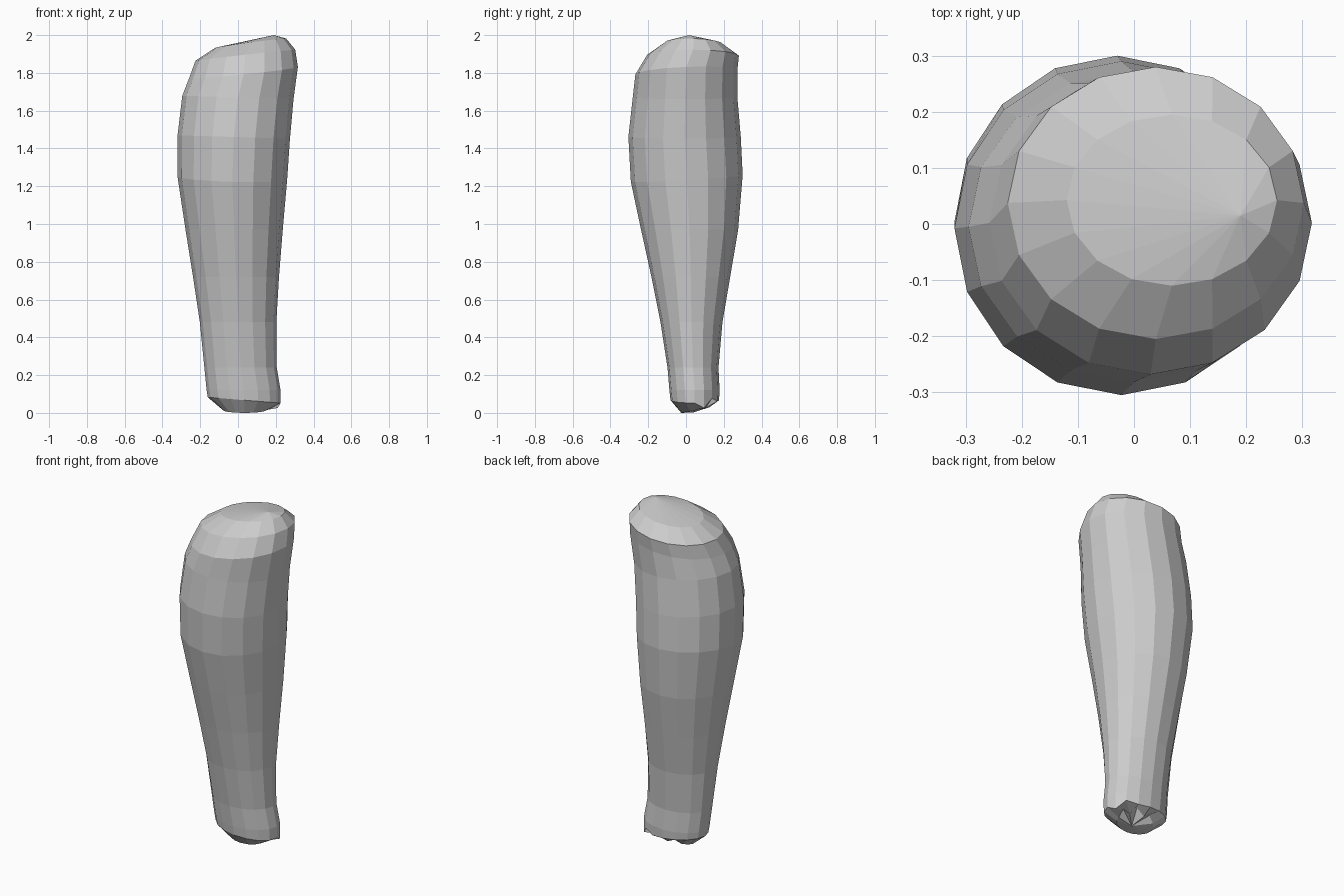
import bpy, bmesh
from math import cos, sin, tau

SIDES = 16

# Cross-sections, bottom to top: z, x min, x max, y min, y max, slope in x, slope in y
RINGS = [
    (0.012, -0.08, 0.15, -0.025, 0.125, 0.00, 0.20),
    (0.07, -0.16, 0.225, -0.082, 0.175, -0.08, 0.00),
    (0.12, -0.166, 0.225, -0.088, 0.178, 0.00, 0.00),
    (0.24, -0.178, 0.205, -0.098, 0.172, 0.00, 0.00),
    (0.48, -0.202, 0.203, -0.135, 0.193, 0.00, 0.00),
    (0.72, -0.238, 0.217, -0.183, 0.234, 0.00, 0.00),
    (0.97, -0.278, 0.237, -0.238, 0.276, 0.00, 0.00),
    (1.24, -0.320, 0.260, -0.292, 0.300, -0.03, 0.06),
    (1.46, -0.320, 0.275, -0.305, 0.290, -0.03, 0.00),
    (1.67, -0.295, 0.294, -0.282, 0.272, -0.03, 0.00),
    (1.80, -0.258, 0.317, -0.268, 0.272, 0.10, 0.04),
    (1.89, -0.225, 0.303, -0.205, 0.280, 0.11, -0.01),
    (1.95, -0.120, 0.255, -0.110, 0.195, 0.13, -0.03),
]


def add_ring(bm, z, x0, x1, y0, y1, sx, sy):
    cx, cy, rx, ry = (x0 + x1) / 2, (y0 + y1) / 2, (x1 - x0) / 2, (y1 - y0) / 2
    ring = []
    for i in range(SIDES):
        a = tau * i / SIDES
        x, y = cx + rx * cos(a), cy + ry * sin(a)
        ring.append(bm.verts.new((x, y, z + sx * x + sy * y)))
    return ring


# Tapered lower-leg shell
bm = bmesh.new()
rings = [add_ring(bm, *r) for r in RINGS]

# Crumpled notch at the back right of the lower end
for i, lift in ((1, 0.03), (3, 0.035), (5, 0.02)):
    rings[0][i].co.z += lift
rings[1][1].co.z -= 0.02
rings[1][2].co.z += 0.02

for low, high in zip(rings, rings[1:]):
    for i in range(SIDES):
        j = (i + 1) % SIDES
        bm.faces.new((low[i], low[j], high[j], high[i]))

# Lower cap and off-centre crown
bottom = bm.verts.new((0.05, 0.04, 0.01))
top = bm.verts.new((0.19, 0.015, 2.0))
for i in range(SIDES):
    j = (i + 1) % SIDES
    bm.faces.new((bottom, rings[0][j], rings[0][i]))
    bm.faces.new((top, rings[-1][i], rings[-1][j]))

low_z = min(v.co.z for v in bm.verts)
for v in bm.verts:
    if v.co.z < 0.05:
        v.co.z -= low_z
bmesh.ops.recalc_face_normals(bm, faces=bm.faces)

mesh = bpy.data.meshes.new("lower_leg")
bm.to_mesh(mesh)
bm.free()
bpy.context.collection.objects.link(bpy.data.objects.new("lower_leg", mesh))
